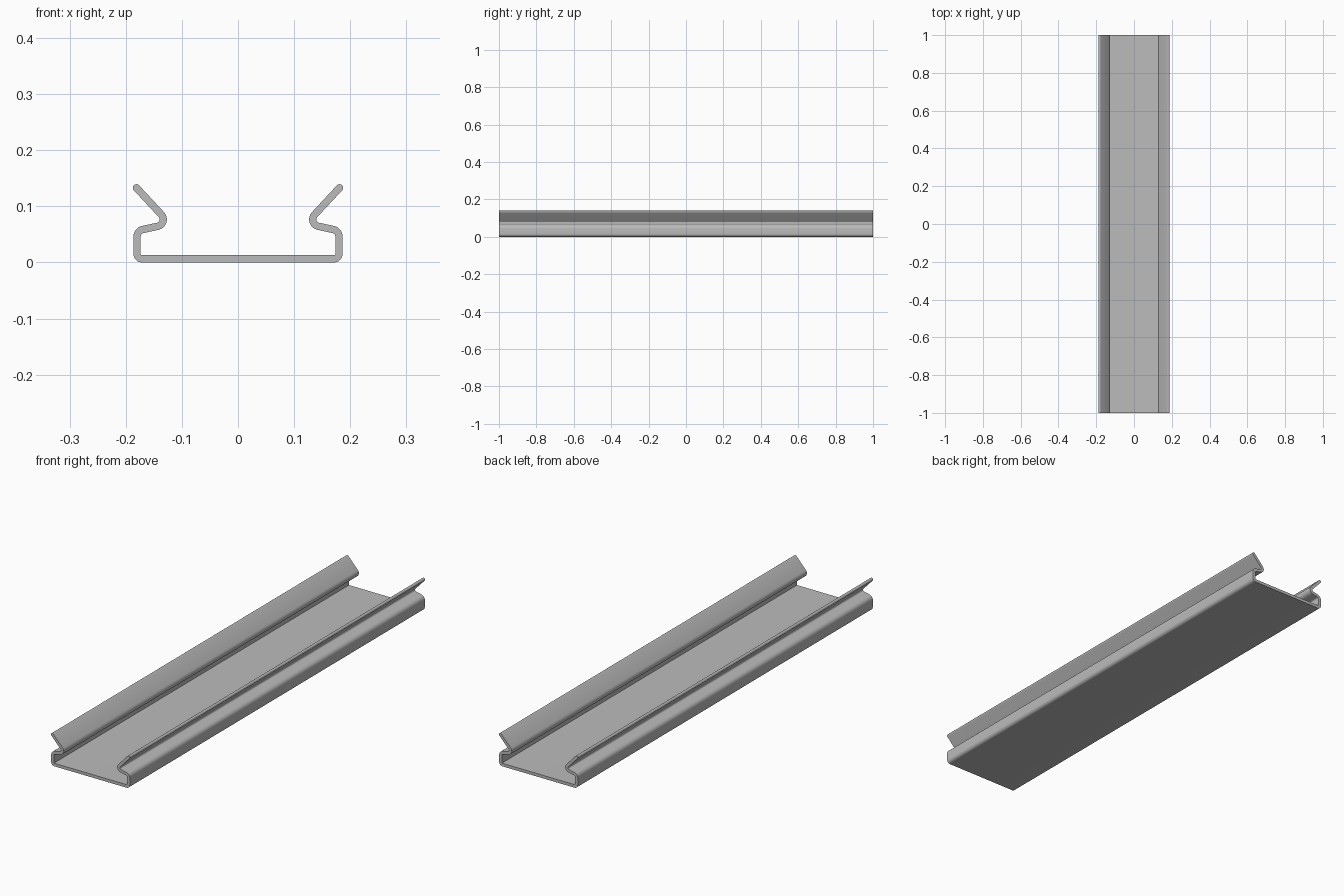
import bpy, bmesh, math
from mathutils import Vector

if "Cube" in bpy.data.objects:
    bpy.data.objects.remove(bpy.data.objects["Cube"])

HALF = 0.0065      # half of the sheet thickness
LENGTH = 2.0


def fillet(prev, corner, nxt, radius, steps=8):
    """Points of an arc rounding the corner."""
    a, b = (prev - corner).normalized(), (nxt - corner).normalized()
    half_angle = a.angle(b) / 2
    centre = corner + (a + b).normalized() * radius / math.sin(half_angle)
    reach = radius / math.tan(half_angle)
    start, end = corner + a * reach - centre, corner + b * reach - centre
    sweep = start.angle_signed(end)          # clockwise positive
    arc = []
    for i in range(steps + 1):
        t = -sweep * i / steps
        arc.append(centre + Vector((start.x * math.cos(t) - start.y * math.sin(t),
                                    start.x * math.sin(t) + start.y * math.cos(t))))
    return arc


# Centre line of the right half: floor, wall, inward lip, flared arm
floor_mid = Vector((0, HALF))
corners = [(Vector((0.18, HALF)), 0.009),
           (Vector((0.18, 0.0565)), 0.013),
           (Vector((0.1215, 0.069)), 0.0125)]
tip = Vector((0.181, 0.133))
chain = [floor_mid] + [c for c, r in corners] + [tip]
half_line = []
for i, (c, r) in enumerate(corners):
    half_line += fillet(chain[i], c, chain[i + 2], r)
half_line.append(tip)
line = [Vector((-p.x, p.y)) for p in reversed(half_line)] + half_line

# Thicken the centre line to a closed outline with round tips
left, right = [], []
for i, p in enumerate(line):
    d = (line[min(i + 1, len(line) - 1)] - line[max(i - 1, 0)]).normalized()
    n = Vector((-d.y, d.x)) * HALF
    left.append(p + n)
    right.append(p - n)


def round_tip(centre, start, steps=8):
    """Half circle going counter-clockwise from start, ends left out."""
    v = start - centre
    return [centre + Vector((v.x * math.cos(t) - v.y * math.sin(t),
                             v.x * math.sin(t) + v.y * math.cos(t)))
            for t in (math.pi * k / steps for k in range(1, steps))]


outline = (right + round_tip(line[-1], right[-1])
           + left[::-1] + round_tip(line[0], left[0]))

# Extrude the outline along the channel
bm = bmesh.new()
face = bm.faces.new([bm.verts.new((p.x, -LENGTH / 2, p.y)) for p in outline])
ext = bmesh.ops.extrude_face_region(bm, geom=[face], use_keep_orig=True)
bmesh.ops.translate(bm, vec=(0, LENGTH, 0),
                    verts=[g for g in ext["geom"] if isinstance(g, bmesh.types.BMVert)])
bmesh.ops.recalc_face_normals(bm, faces=bm.faces)
mesh = bpy.data.meshes.new("channel_rail")
bm.to_mesh(mesh)
bm.free()
rail = bpy.data.objects.new("channel_rail", mesh)
bpy.context.collection.objects.link(rail)

# Plain grey metal
grey = bpy.data.materials.new("grey_metal")
grey.use_nodes = True
grey.diffuse_color = (0.5, 0.5, 0.5, 1)
grey.node_tree.nodes["Principled BSDF"].inputs["Base Color"].default_value = (0.5, 0.5, 0.5, 1)
mesh.materials.append(grey)

bpy.ops.object.select_all(action="DESELECT")
rail.select_set(True)
bpy.context.view_layer.objects.active = rail
bpy.ops.object.shade_smooth_by_angle(angle=math.radians(35))
